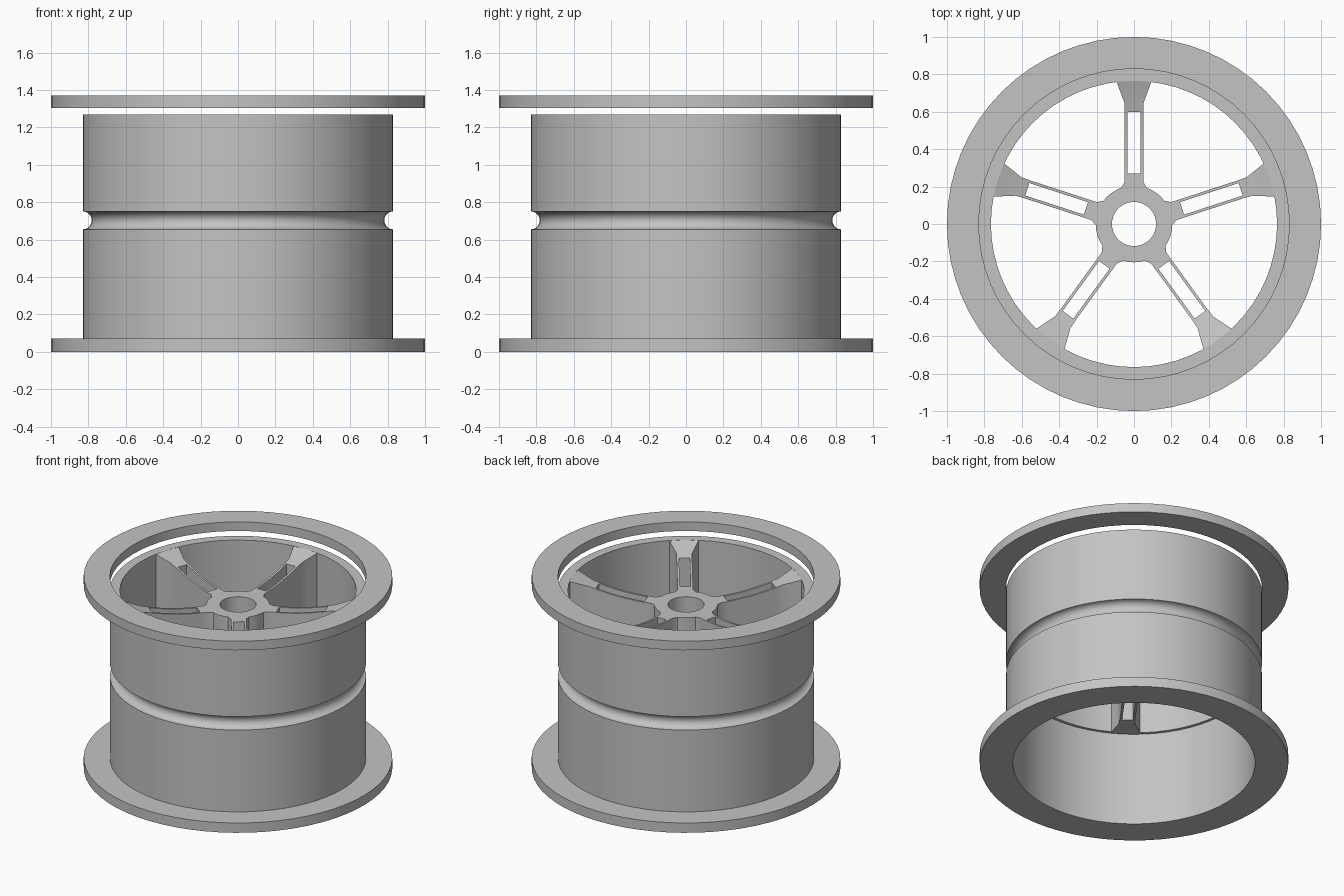
import bpy, bmesh
from math import pi, sin, cos, radians
from mathutils import Matrix

old = bpy.data.objects.get("Cube")
if old:
    bpy.data.objects.remove(old)

metal = bpy.data.materials.new("satin_grey_metal")
metal.use_nodes = True
GREY = (0.55, 0.55, 0.55, 1)
metal.diffuse_color = GREY
metal.node_tree.nodes["Principled BSDF"].inputs["Base Color"].default_value = GREY

TOP, INNER_Z, HUB_Z = 1.27, 0.67, 1.167
BARREL_R, LIP_R, HUB_R = 0.83, 0.765, 0.205


def finish(bm, name):
    bmesh.ops.recalc_face_normals(bm, faces=bm.faces)
    mesh = bpy.data.meshes.new(name)
    bm.to_mesh(mesh)
    bm.free()
    mesh.materials.append(metal)
    obj = bpy.data.objects.new(name, mesh)
    bpy.context.collection.objects.link(obj)
    bpy.ops.object.select_all(action="DESELECT")
    obj.select_set(True)
    bpy.context.view_layer.objects.active = obj
    bpy.ops.object.shade_smooth_by_angle(angle=radians(30))
    return obj


def lathe(name, profile, sides):
    """Revolve a closed (radius, z) outline around the z axis."""
    bm = bmesh.new()
    rings = []
    for i in range(sides):
        a = 2 * pi * i / sides
        rings.append([bm.verts.new((r * cos(a), r * sin(a), z)) for r, z in profile])
    n = len(profile)
    for i in range(sides):
        a, b = rings[i], rings[(i + 1) % sides]
        for j in range(n):
            k = (j + 1) % n
            bm.faces.new((a[j], b[j], b[k], a[k]))
    return finish(bm, name)


# Barrel with bottom flange, round groove and inner step
groove = [(BARREL_R - 0.048 * sin(pi * i / 10), 0.703 - 0.048 * cos(pi * i / 10))
          for i in range(11)]
lathe("barrel_and_bottom_flange",
      [(0.785, 0), (1, 0), (1, 0.07), (BARREL_R, 0.07)] + groove +
      [(BARREL_R, TOP), (LIP_R, TOP), (LIP_R, INNER_Z), (0.785, INNER_Z)], 64)

# Separate upper flange, floating above the barrel
lathe("top_flange", [(BARREL_R, 1.305), (1, 1.305), (1, 1.37), (BARREL_R, 1.37)], 64)

# Hub with its centre bore
lathe("hub", [(0.118, INNER_Z), (HUB_R, INNER_Z), (HUB_R, HUB_Z), (0.118, HUB_Z)], 40)


def spoke_height(r):
    return HUB_Z + (TOP - HUB_Z) * (max(r - 0.2, 0) / (LIP_R - 0.2)) ** 2


def spoke(name, angle):
    """Split spoke: dished top, open slot, flared outer foot, flat underside."""
    slot_in, slot_out, slot_w = 0.27, 0.60, 0.035
    stations = [(0.19, 0.07), (0.225, 0.05)]
    stations += [(slot_in + (slot_out - slot_in) * i / 8, 0.05) for i in range(9)]
    stations += [(0.65, 0.052), (0.69, 0.067), (0.73, 0.082), (LIP_R, 0.095)]
    bm = bmesh.new()
    rows = [[bm.verts.new((r, y, spoke_height(r))) for y in (-w, -slot_w, slot_w, w)]
            for r, w in stations]
    for i in range(len(rows) - 1):
        mid = (stations[i][0] + stations[i + 1][0]) / 2
        for j in range(3):
            if j == 1 and slot_in < mid < slot_out:
                continue
            a, b = rows[i], rows[i + 1]
            bm.faces.new((a[j], b[j], b[j + 1], a[j + 1]))
    ext = bmesh.ops.extrude_face_region(bm, geom=bm.faces[:], use_keep_orig=True)
    for v in ext["geom"]:
        if isinstance(v, bmesh.types.BMVert):
            v.co.z = INNER_Z
    bm.transform(Matrix.Rotation(angle, 4, "Z"))
    finish(bm, name)


# Five spokes, one pointing to the back
for n in range(5):
    spoke(f"spoke_{n + 1}", pi / 2 + n * 2 * pi / 5)
